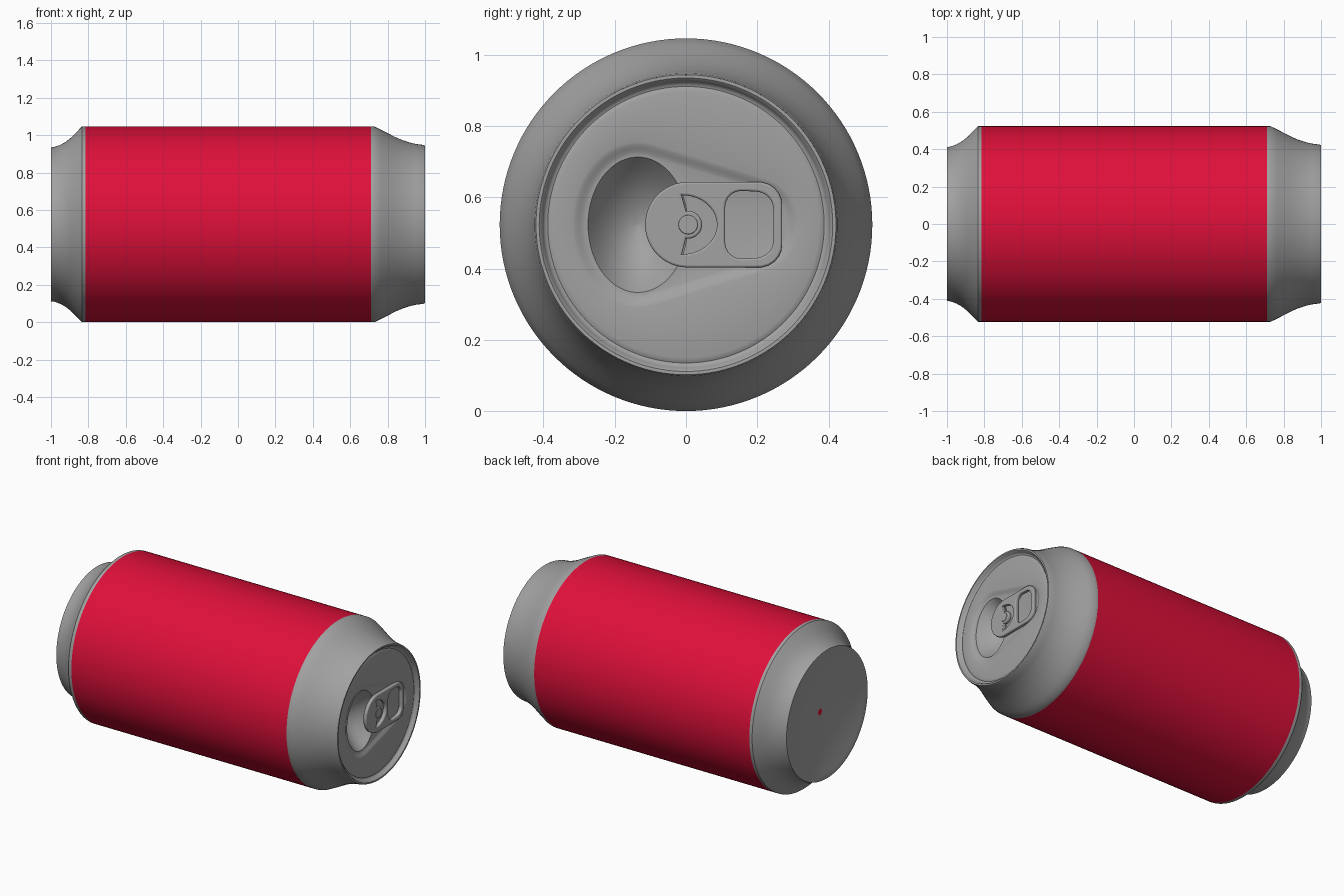
import bpy, bmesh, math
from mathutils import Matrix, Vector

if "Cube" in bpy.data.objects:
    bpy.data.objects.remove(bpy.data.objects["Cube"])

N = 128          # segments round the can
R = 0.523        # body radius, also height of the axis


def material(name, rgb):
    m = bpy.data.materials.new(name)
    m.diffuse_color = (*rgb, 1)
    m.use_nodes = True
    m.node_tree.nodes["Principled BSDF"].inputs["Base Color"].default_value = m.diffuse_color
    return m


RED = material("red paint", (0.74, 0.005, 0.042))
GREY = material("bare aluminium", (0.36, 0.36, 0.36))


def smooth(ob, angle):
    bpy.ops.object.select_all(action='DESELECT')
    ob.select_set(True)
    bpy.context.view_layer.objects.active = ob
    bpy.ops.object.shade_smooth_by_angle(angle=math.radians(angle))


def hull(shapes, c=(0, 0), grow=0.0, n=N):
    """Outline round a set of ellipses (cx, cy, a, b), sampled by rays from c."""
    sup = []
    for k in range(720):
        t = math.tau * k / 720
        u, v = math.cos(t), math.sin(t)
        sup.append((t, grow + max((x - c[0]) * u + (y - c[1]) * v + math.hypot(a * u, b * v)
                                  for x, y, a, b in shapes)))
    pts = []
    for i in range(n):
        p = math.tau * i / n
        r = min(h / math.cos(t - p) for t, h in sup if math.cos(t - p) > 0.05)
        pts.append((c[0] + r * math.cos(p), c[1] + r * math.sin(p)))
    return pts


def loft(name, loops, mats, pick=None, angle=30):
    """Skin a list of (x, outline) loops; the last loop is capped."""
    bm = bmesh.new()
    rings = [[bm.verts.new((x, p[0], p[1] + R)) for p in pts] for x, pts in loops]
    for a, b in zip(rings, rings[1:]):
        for i in range(N):
            j = (i + 1) % N
            f = bm.faces.new((a[i], a[j], b[j], b[i]))
            if pick:
                f.material_index = pick(f.calc_center_median().x)
    bm.faces.new(rings[-1])
    me = bpy.data.meshes.new(name)
    bm.to_mesh(me)
    bm.free()
    for m in mats:
        me.materials.append(m)
    ob = bpy.data.objects.new(name, me)
    bpy.context.collection.objects.link(ob)
    smooth(ob, angle)
    return ob


def circle(r):
    return [(r * math.cos(math.tau * i / N), r * math.sin(math.tau * i / N)) for i in range(N)]


# Can body: neck, painted band, tapered foot and shallow domed base
profile = [(1, .421), (.99, .425), (.95, .430), (.92, .437), (.88, .450), (.84, .467), (.80, .488),
           (.765, .506), (.73, .523), (.71, R), (-.815, R), (-.835, R), (-.86, .497), (-.89, .466),
           (-.92, .442), (-.95, .425), (-.98, .414), (-1, .411), (-1, .404)]
profile += [(-1 + .05 * (1 - (r / .404) ** 2), r) for r in (.38, .33, .26, .18, .1, .02)]
loft("can_body", [(x, circle(r)) for x, r in profile], [RED, GREY],
     lambda x: 0 if -.81 < x < .705 else 1)

# Lid: rolled rim, panel, teardrop recess and the mouth opening
c = (-.135, 0)
tear = [(-.135, 0, .172, .220), (.2, 0, .105, .120)]
mouth = [(-.135, 0, .14, .19)]
loops = [(x, hull([(0, 0, r, r)], c)) for x, r in
         [(1, .421), (1, .412), (.994, .405), (.984, .401), (.977, .395), (.975, .388),
          (.978, .382), (.980, .374)]]
loops += [(x, hull(tear, c, g)) for x, g in
          [(.980, .012), (.978, .004), (.973, -.006), (.968, -.016), (.966, -.024)]]
loops.append((.966, hull(mouth, c)))
rim = hull(mouth, c)
for s, d in [(.85, .035), (.6, .08), (.3, .115), (.02, .13)]:
    loops.append((.966 - d, [(c[0] + (y - c[0]) * s, z * s) for y, z in rim]))
lid = loft("lid", loops, [GREY], angle=35)
for f in lid.data.polygons:
    f.flip()


def plate(name, outlines, x, half, bevel):
    """Flat plate facing +x, first outline solid and the others holes."""
    cu = bpy.data.curves.new(name, 'CURVE')
    cu.dimensions, cu.fill_mode = '2D', 'BOTH'
    cu.extrude, cu.bevel_depth, cu.bevel_resolution, cu.offset = half, bevel, 2, -bevel
    for pts in outlines:
        sp = cu.splines.new('POLY')
        sp.points.add(len(pts) - 1)
        for q, p in zip(sp.points, pts):
            q.co = (p[0], p[1], 0, 1)
        sp.use_cyclic_u = True
    tmp = bpy.data.objects.new(name + "_curve", cu)
    me = bpy.data.meshes.new_from_object(tmp)
    bpy.data.objects.remove(tmp)
    me.name = name
    me.transform(Matrix(((0, 0, 1, x), (1, 0, 0, 0), (0, 1, 0, R), (0, 0, 0, 1))))
    me.materials.clear()
    me.materials.append(GREY)
    ob = bpy.data.objects.new(name, me)
    bpy.context.collection.objects.link(ob)
    smooth(ob, 35)


# Pull tab with finger hole and crescent cut round the rivet
outer = hull([(.005, 0, .12, .12), (.205, .055, .065, .065), (.205, -.055, .065, .065)], (.07, 0), n=72)
finger = hull([(.155, s * .05, .045, .045) for s in (1, -1)] +
              [(.195, s * .045, .05, .048) for s in (1, -1)], (.175, 0), n=48)
arc = [math.radians(-90 + 180 * i / 20) for i in range(21)]
crescent = [(-.012 + .099 * math.cos(t), .083 * math.sin(t)) for t in arc]
crescent += [(.006 + .039 * math.cos(t * 1.1), .039 * math.sin(t * 1.1)) for t in reversed(arc)]
plate("pull_tab", [outer, finger, crescent], .978, .006, .006)

# Rivet head
plate("rivet", [hull([(.006, 0, .027, .027)], (.006, 0), n=32)], .985, .005, .003)
